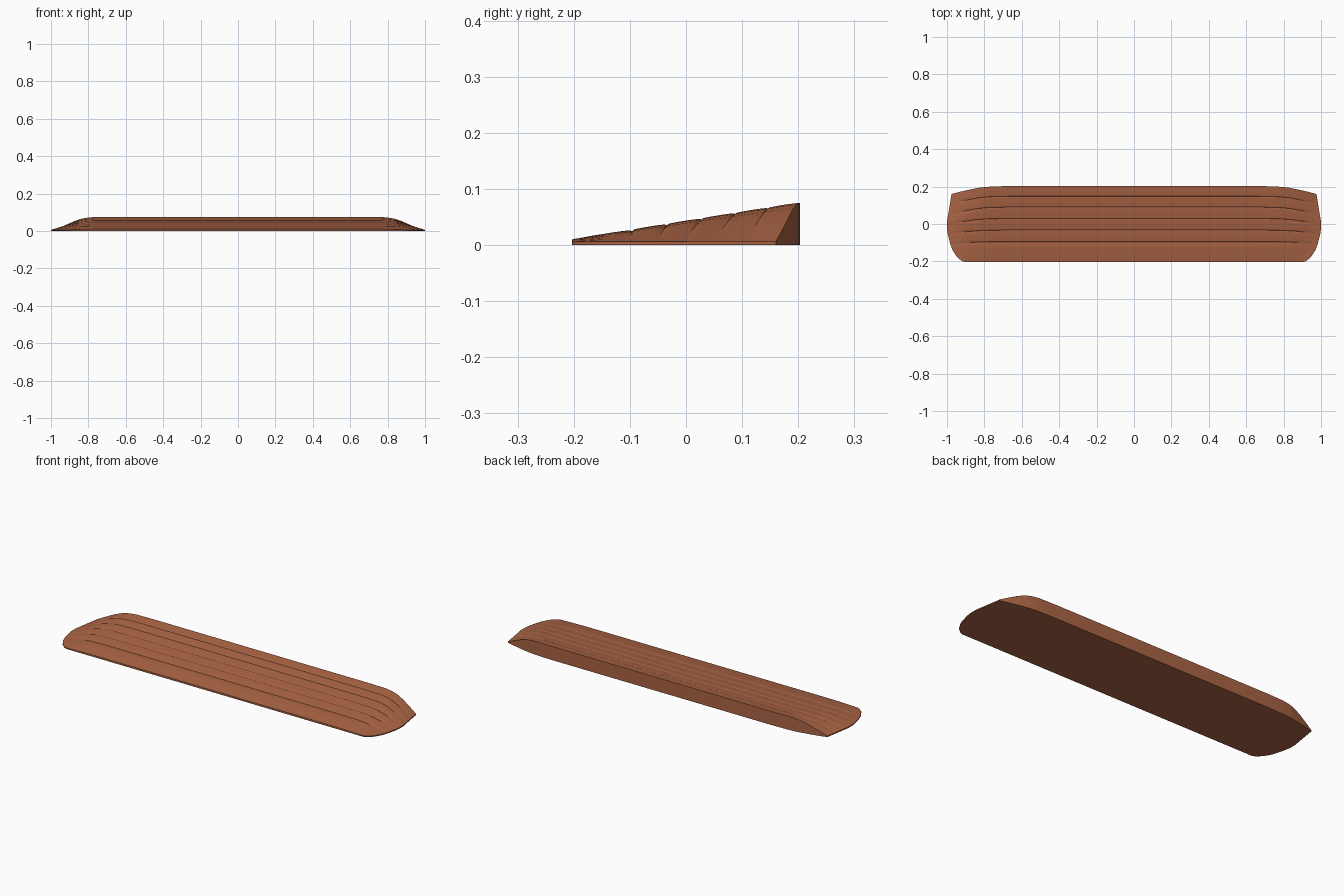
import bpy, bmesh, math

if "Cube" in bpy.data.objects:
    bpy.data.objects.remove(bpy.data.objects["Cube"])


def interp(pts, t):
    for (a, p), (b, q) in zip(pts, pts[1:]):
        if t <= b:
            return p + (q - p) * max(0, t - a) / (b - a)
    return pts[-1][1]


# Terracotta material
mat = bpy.data.materials.new("terracotta")
mat.diffuse_color = (0.40, 0.127, 0.058, 1)
mat.use_nodes = True
mat.node_tree.nodes["Principled BSDF"].inputs["Base Color"].default_value = mat.diffuse_color

# Profiles: half width per depth, end fall-off, sweep of the tread lines
HALF_W = [(-0.205, 0.90), (-0.198, 0.92), (-0.18, 0.942), (-0.15, 0.965), (-0.10, 0.982),
          (-0.04, 0.995), (0.0, 1.0), (0.05, 1.0), (0.10, 0.992), (0.20, 0.976)]
FALL = [(0, 1), (0.78, 1), (0.82, 0.96), (0.86, 0.86), (0.90, 0.66), (0.95, 0.34), (1, 0)]
SWEEP = [(0, 0), (0.68, 0), (0.78, 0.06), (0.84, 0.18), (0.90, 0.44), (0.95, 0.70), (1, 1)]
BEND = [(-0.205, 0), (-0.10, 0.008), (-0.03, 0.02), (0.03, 0.033), (0.09, 0.042), (0.205, 0.043)]
GROOVES = [-0.203, -0.095, -0.033, 0.029, 0.09, 0.148, 0.203]

# Rows across the depth: each tread is a slightly raised strip between grooves
rows = []
for a, b in zip(GROOVES, GROOVES[1:]):
    for f in (0, 0.06, 0.3, 0.65, 0.92):
        dip = -0.0025 if f == 0 and a > -0.2 else 0.001 * math.sin(math.pi * f)
        rows.append((a + (b - a) * f, dip))
rows.append((GROOVES[-1], 0))

side = [0.35, 0.68, 0.74, 0.78, 0.80, 0.82, 0.84, 0.86, 0.88, 0.90, 0.925, 0.95, 0.975, 1.0]
cols = [-u for u in reversed(side)] + [0] + side

# Sloped ramp body
bm = bmesh.new()
top, bot = [], []
for v, dip in rows:
    tr, br = [], []
    for u in cols:
        t = abs(u)
        y = v - interp(BEND, v) * interp(SWEEP, t)
        x = u * interp(HALF_W, v)
        z = 0.006 + (0.004 + 0.065 * (v + 0.203) / 0.406 + dip) * interp(FALL, t)
        tr.append(bm.verts.new((x, y, z)))
        br.append(bm.verts.new((x, y, 0)))
    top.append(tr)
    bot.append(br)
n, m = len(rows), len(cols)
for i in range(n - 1):
    for j in range(m - 1):
        bm.faces.new((top[i][j], top[i][j + 1], top[i + 1][j + 1], top[i + 1][j]))
        bm.faces.new((bot[i][j], bot[i + 1][j], bot[i + 1][j + 1], bot[i][j + 1]))
# Walls round the rim
rim = ([(0, j) for j in range(m)] + [(i, m - 1) for i in range(1, n)]
       + [(n - 1, j) for j in range(m - 2, -1, -1)] + [(i, 0) for i in range(n - 2, 0, -1)])
for (a, b), (c, d) in zip(rim, rim[1:] + rim[:1]):
    bm.faces.new((bot[a][b], bot[c][d], top[c][d], top[a][b]))
bmesh.ops.recalc_face_normals(bm, faces=bm.faces)

me = bpy.data.meshes.new("threshold_ramp")
bm.to_mesh(me)
bm.free()
me.materials.append(mat)
ob = bpy.data.objects.new("threshold_ramp", me)
bpy.context.collection.objects.link(ob)
bpy.context.view_layer.objects.active = ob
ob.select_set(True)
bpy.ops.object.shade_smooth_by_angle(angle=math.radians(25))
